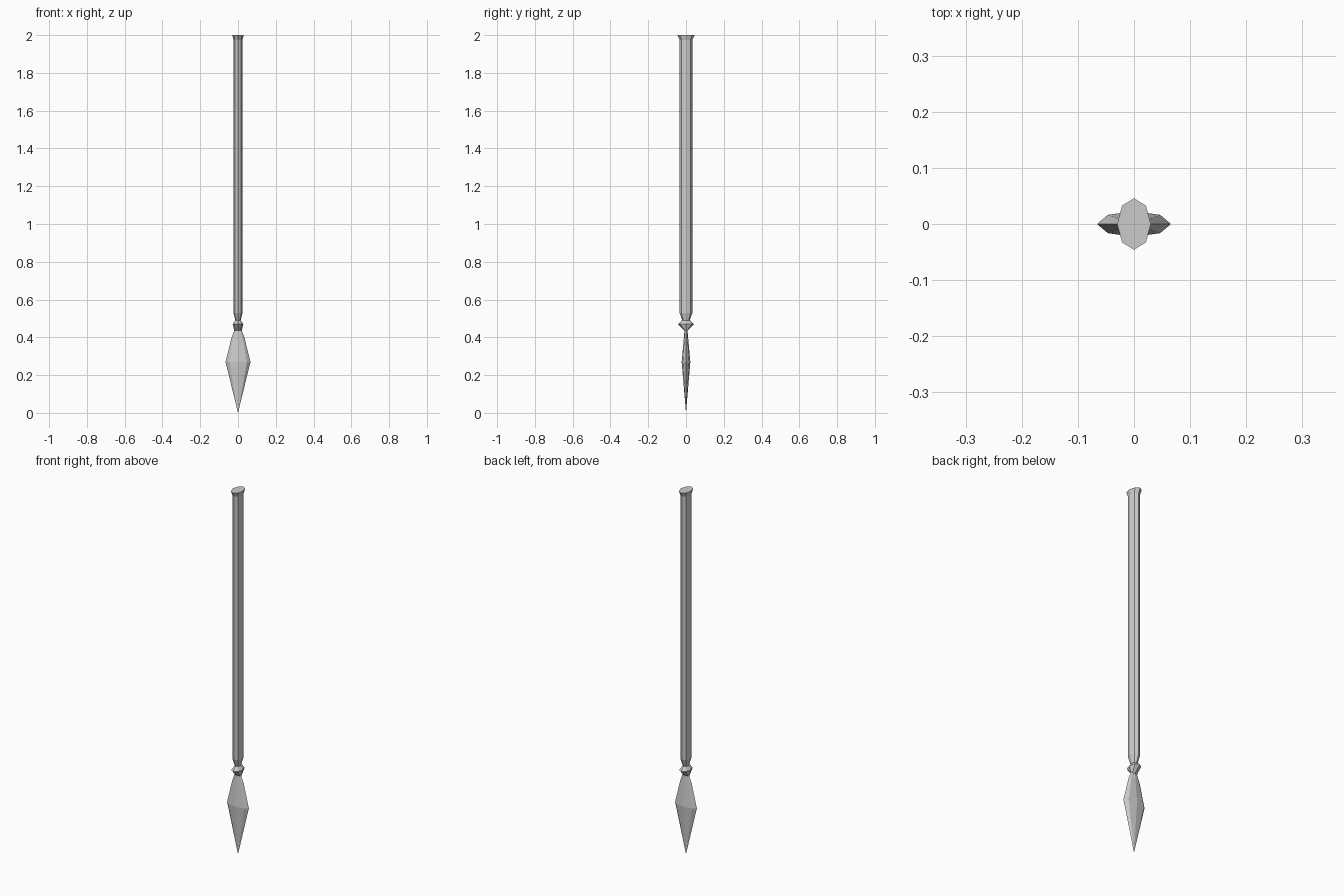
import bpy, bmesh, math

if "Cube" in bpy.data.objects:
    bpy.data.objects.remove(bpy.data.objects["Cube"])

SIDES = 8


def loft(name, rings):
    """Flat-shaded loft of elliptical octagons (z, half width x, half depth y)."""
    bm = bmesh.new()
    loops = []
    for z, rx, ry in rings:
        if rx == 0:
            loops.append([bm.verts.new((0, 0, z))])
            continue
        angles = [2 * math.pi * i / SIDES for i in range(SIDES)]
        loops.append([bm.verts.new((rx * math.cos(a), ry * math.sin(a), z)) for a in angles])
    for low, high in zip(loops, loops[1:]):
        for i in range(SIDES):
            j = (i + 1) % SIDES
            if len(low) == 1:
                bm.faces.new((low[0], high[j], high[i]))
            else:
                bm.faces.new((low[i], low[j], high[j], high[i]))
    for ring in (loops[0], loops[-1]):
        if len(ring) > 1:
            bm.faces.new(ring)
    bmesh.ops.recalc_face_normals(bm, faces=bm.faces[:])
    mesh = bpy.data.meshes.new(name)
    bm.to_mesh(mesh)
    bm.free()
    obj = bpy.data.objects.new(name, mesh)
    bpy.context.collection.objects.link(obj)
    return obj


# Leaf-shaped blade, wide in x and thin in y, pointing down
loft("blade", [(0, 0, 0), (0.27, 0.066, 0.023), (0.40, 0.034, 0.011), (0.435, 0.020, 0.008)])

# Diamond-profile collar between blade and shaft
loft("collar", [(0.435, 0.020, 0.008), (0.47, 0.028, 0.043), (0.49, 0.014, 0.020)])

# Oval shaft, tapering to the collar and flaring at the butt
loft("shaft", [(0.49, 0.014, 0.020), (0.53, 0.024, 0.034),
               (1.975, 0.024, 0.034), (2.0, 0.030, 0.046)])
